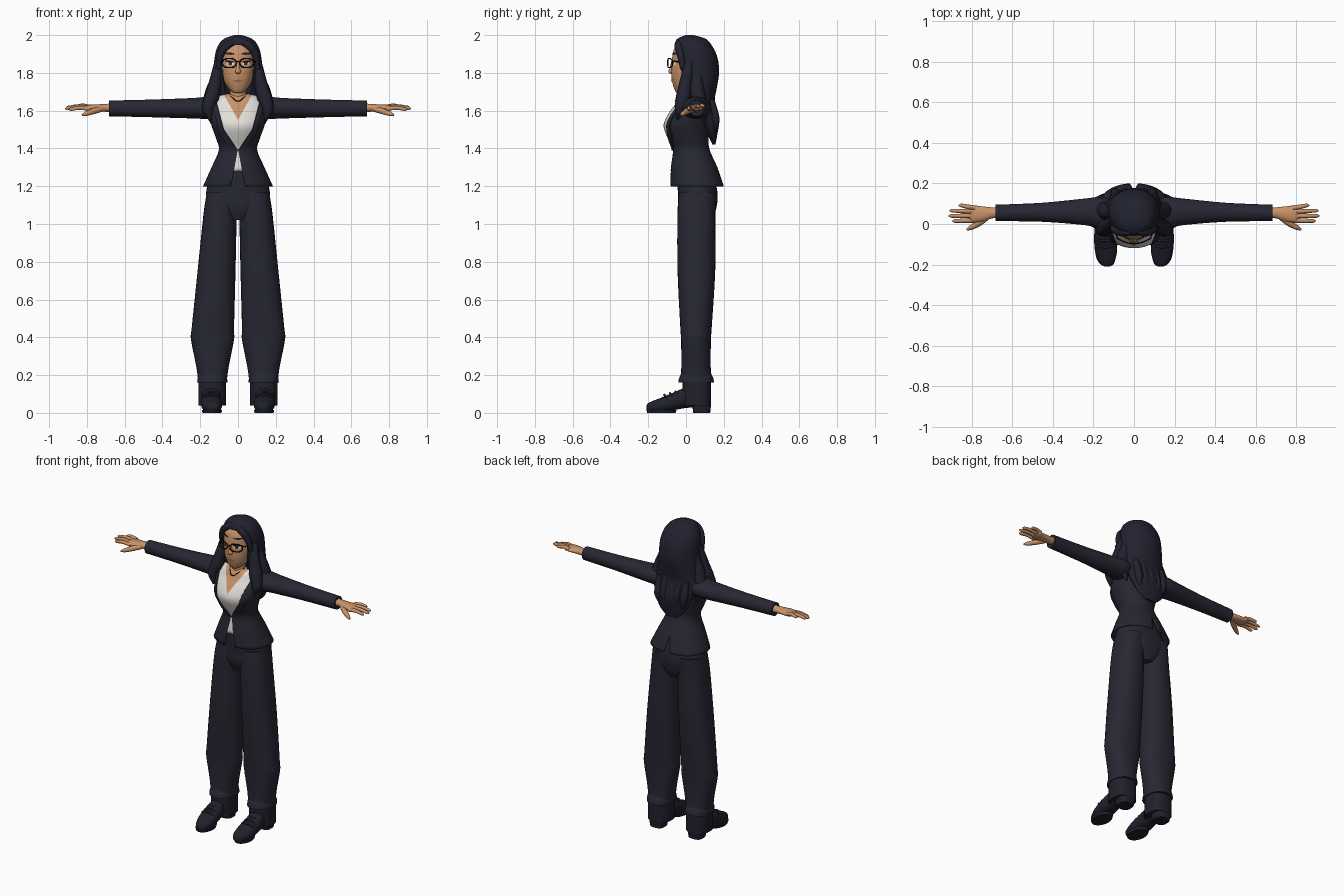
import bpy, bmesh, math
from mathutils import Vector
from mathutils.bvhtree import BVHTree

cube = bpy.data.objects.get("Cube")
if cube:
    bpy.data.objects.remove(cube, do_unlink=True)


def material(name, r, g, b):
    m = bpy.data.materials.new(name)
    m.use_nodes = True
    m.diffuse_color = (r, g, b, 1)
    bsdf = next(n for n in m.node_tree.nodes if n.type == 'BSDF_PRINCIPLED')
    bsdf.inputs["Base Color"].default_value = (r, g, b, 1)
    return m


SUIT = material("navy suit", .02, .02, .033)
HAIR = material("dark hair", .015, .016, .028)
BOOT = material("dark boots", .014, .015, .024)
SKIN = material("tan skin", .58, .29, .14)
SHIRT = material("off white shirt", .76, .74, .70)
BLACK = material("black frames", .006, .006, .008)
LIPS = material("rose lips", .40, .15, .10)
WHITE = material("eye white", .85, .85, .85)
BROWN = material("brown iris", .06, .025, .012)


def activate(ob):
    bpy.ops.object.select_all(action='DESELECT')
    ob.select_set(True)
    bpy.context.view_layer.objects.active = ob


def finish(name, bm, *mats, angle=45):
    mesh = bpy.data.meshes.new(name)
    bmesh.ops.recalc_face_normals(bm, faces=bm.faces[:])
    bm.to_mesh(mesh)
    bm.free()
    ob = bpy.data.objects.new(name, mesh)
    bpy.context.collection.objects.link(ob)
    for m in mats:
        mesh.materials.append(m)
    activate(ob)
    bpy.ops.object.shade_smooth_by_angle(angle=math.radians(angle))
    return ob


def spline(a, b, c, d, t):
    # Catmull-Rom blend of four sections
    return [.5 * (2 * q + (r - p) * t + (2*p - 5*q + 4*r - s) * t*t + (3*q - p - 3*r + s) * t**3)
            for p, q, r, s in zip(a, b, c, d)]


def loft_bm(sections, axis='z', side=1, power=2, n=32, steps=4, bottom=True):
    """Rings (position, centre a, centre b, radius a, radius b) joined along an axis."""
    last = len(sections) - 1
    path = []
    for i in range(last):
        four = [sections[min(max(k, 0), last)] for k in (i - 1, i, i + 1, i + 2)]
        path += [spline(*four, j / steps) for j in range(steps)]
    path.append(sections[-1])
    bm = bmesh.new()
    rings = []
    for t, a, b, ra, rb in path:
        ring = []
        for k in range(n):
            c, s = math.cos(math.tau * k / n), math.sin(math.tau * k / n)
            u = a + ra * math.copysign(abs(c) ** (2 / power), c)
            v = b + rb * math.copysign(abs(s) ** (2 / power), s)
            x, y, z = {'x': (t, u, v), 'y': (u, t, v), 'z': (u, v, t)}[axis]
            ring.append(bm.verts.new((side * x, y, z)))
        rings.append(ring)
    for lo, hi in zip(rings, rings[1:]):
        for k in range(n):
            bm.faces.new((lo[k], lo[(k + 1) % n], hi[(k + 1) % n], hi[k]))
    if bottom:
        bm.faces.new(rings[0])
    bm.faces.new(rings[-1])
    bmesh.ops.recalc_face_normals(bm, faces=bm.faces[:])
    return bm


def loft(name, mat, sections, **kw):
    return finish(name, loft_bm(sections, **kw), mat)


def tube(name, mat, points, radii, side=1, closed=False):
    cu = bpy.data.curves.new(name, 'CURVE')
    cu.dimensions, cu.bevel_depth, cu.bevel_resolution = '3D', 1, 3
    cu.use_fill_caps, cu.resolution_u = True, 5
    sp = cu.splines.new('BEZIER')
    sp.bezier_points.add(len(points) - 1)
    sp.use_cyclic_u = closed
    for i, (bp, p) in enumerate(zip(sp.bezier_points, points)):
        bp.co = (side * p[0], p[1], p[2])
        bp.handle_left_type = bp.handle_right_type = 'AUTO'
        bp.radius = radii[i] if isinstance(radii, (list, tuple)) else radii
    ob = bpy.data.objects.new(name, cu)
    bpy.context.collection.objects.link(ob)
    cu.materials.append(mat)
    activate(ob)
    bpy.ops.object.convert(target='MESH')
    bpy.ops.object.shade_smooth_by_angle(angle=math.radians(60))


# Jacket with shirt and chest shown in the neckline
bm = loft_bm([(1.2, 0, .058, .185, .143), (1.3, 0, .043, .14, .123), (1.39, 0, .028, .102, .098),
              (1.45, 0, .012, .115, .107), (1.52, 0, .003, .14, .122), (1.58, 0, .015, .152, .11),
              (1.63, 0, .03, .15, .09), (1.67, 0, .03, .12, .07), (1.69, 0, .03, .06, .045)],
             power=2.2, n=40, bottom=False)
LOW, HIGH = (0, 1.39, .68), (.075, 1.5, .265)
LAPEL_LOW, LAPEL_HIGH = (.035, 1.39, .68), (.1, 1.5, .265)
CHEST, OPENING, VENT = (0, 1.55, .55), (0, 1.40, -.18), (0, 1.3, -.2)


def inside(p, line):
    return abs(p.x) < line[0] + line[2] * (p.z - line[1])


def cut(co, normal, back=False):
    faces = [f for f in bm.faces if (f.calc_center_median().y > .03) == back]
    geom = set(faces) | {e for f in faces for e in f.edges} | {v for f in faces for v in f.verts}
    bmesh.ops.bisect_plane(bm, geom=list(geom), dist=1e-5, plane_co=co, plane_no=normal)


for line in (LOW, HIGH, LAPEL_LOW, LAPEL_HIGH, CHEST, OPENING, VENT):
    for s in (1, -1):
        cut((s * line[0], 0, line[1]), Vector((s, 0, -line[2])).normalized(), line is VENT)
for z in (1.28, 1.39):
    cut((0, 0, z), (0, 0, 1))
lapels, gaps = [], []
for f in bm.faces:
    p = f.calc_center_median()
    if p.y > .03:
        if inside(p, VENT):
            gaps.append(f)
    elif inside(p, LOW) and inside(p, HIGH):
        f.material_index = 2 if inside(p, CHEST) else 1
    elif p.z > 1.39 and inside(p, LAPEL_LOW) and inside(p, LAPEL_HIGH):
        lapels.append(f)
    elif inside(p, OPENING):
        if p.z > 1.28:
            f.material_index = 1
        else:
            gaps.append(f)
bmesh.ops.inset_region(bm, faces=lapels, thickness=.001, depth=.006, use_even_offset=False)
bmesh.ops.delete(bm, geom=gaps, context='FACES')
jacket = finish("jacket_and_shirt", bm, SUIT, SHIRT, SKIN)
solid = jacket.modifiers.new("cloth", 'SOLIDIFY')
solid.thickness = .006

# Trousers seat
loft("trouser_seat", SUIT, [(1.02, 0, .06, .05, .08), (1.08, 0, .06, .14, .1), (1.15, 0, .063, .168, .105),
                            (1.22, 0, .055, .155, .1), (1.32, 0, .04, .1, .08)], power=2.2)

for s, tag in ((1, "left_"), (-1, "right_")):
    # Trouser leg with turned cuff
    loft(tag + "trouser_leg", SUIT,
         [(.17, .135, .055, .076, .085), (.24, .135, .053, .085, .078), (.39, .135, .053, .114, .079),
          (.45, .133, .053, .112, .083), (.76, .113, .055, .1, .1), (1.05, .095, .055, .088, .1),
          (1.17, .085, .062, .08, .1)], side=s, power=2.3)
    loft(tag + "trouser_cuff", SUIT, [(.16, .136, .054, .08, .095), (.185, .136, .054, .078, .09),
                                      (.21, .136, .054, .07, .078)], side=s, power=2.3)
    # Boot
    loft(tag + "boot_shaft", BOOT, [(.04, .137, .056, .073, .077), (.18, .137, .056, .073, .075)],
         side=s, power=2.6, steps=1)
    loft(tag + "boot_foot", BOOT,
         [(-.21, .132, .028, .012, .01), (-.195, .133, .031, .034, .024), (-.14, .138, .04, .053, .037),
          (-.07, .142, .06, .055, .046), (0, .142, .08, .05, .054), (.06, .14, .08, .05, .05)],
         axis='y', side=s, power=2.5)
    loft(tag + "boot_sole", BOOT, [(0, .138, -.13, .05, .075), (.016, .138, -.13, .054, .08)], side=s, steps=1)
    loft(tag + "boot_heel", BOOT, [(0, .138, .083, .045, .045), (.045, .138, .083, .053, .05)],
         side=s, steps=1, power=3)
    for k in range(3):
        y, z = -.045 - .03 * k, .112 - .008 * k
        tube(tag + "boot_lace", BOOT, [(.10, y, z - .015), (.142, y - .01, z), (.185, y, z - .015)], .006, s)

    # Sleeve
    loft(tag + "sleeve", SUIT,
         [(.09, .05, 1.615, .06, .045), (.16, .055, 1.615, .078, .058), (.24, .06, 1.613, .066, .054),
          (.45, .058, 1.612, .047, .047), (.66, .055, 1.612, .041, .042), (.68, .055, 1.612, .041, .042)],
         axis='x', side=s)
    # Hand
    loft(tag + "hand", SKIN,
         [(.66, .055, 1.615, .026, .023), (.70, .055, 1.615, .027, .021), (.75, .05, 1.615, .037, .018),
          (.79, .05, 1.615, .042, .016), (.81, .052, 1.615, .037, .011)], axis='x', side=s, n=20)
    for finger, y0, y1, tip in (("index", .018, .015, .895), ("middle", .04, .04, .915),
                                ("ring", .062, .066, .91), ("little", .08, .092, .865)):
        tube(tag + finger + "_finger", SKIN,
             [(.785, y0, 1.605 + y0 * .2), ((.785 + tip) / 2, (y0 + y1) / 2, 1.611 + y0 * .2),
              (tip - .01, y1, 1.604 + y1 * .2), (tip, y1, 1.603 + y1 * .2)], [.012, .011, .009, .004], s)
    tube(tag + "thumb", SKIN, [(.72, .04, 1.61), (.765, .005, 1.597), (.805, -.018, 1.583), (.825, -.028, 1.576)],
         [.016, .016, .012, .005], s)

# Neck and head
loft("neck", SKIN, [(1.6, 0, .02, .055, .06), (1.66, 0, .012, .045, .047), (1.76, 0, .01, .04, .045)])
head = loft("head", SKIN,
            [(1.693, 0, -.035, .012, .012), (1.703, 0, -.025, .035, .032), (1.74, 0, 0, .066, .07),
             (1.79, 0, .015, .083, .093), (1.86, 0, .025, .09, .1), (1.92, 0, .03, .088, .095),
             (1.965, 0, .035, .06, .07)], power=2.2, n=40)
loft("nose", SKIN, [(1.795, 0, -.075, .006, .006), (1.805, 0, -.08, .015, .013),
                    (1.83, 0, -.077, .009, .009), (1.865, 0, -.072, .006, .005)], n=16)

# Face details laid onto the head
skin_tree = BVHTree.FromPolygons([v.co for v in head.data.vertices], [p.vertices for p in head.data.polygons])


def face_plate(name, mat, x, z, rx, rz, tilt=0, lift=.003):
    fb = bmesh.new()
    rim, rows = 20, []
    for k in range(1, 4):
        row = []
        for i in range(rim):
            u, v = rx * k / 3 * math.cos(math.tau * i / rim), rz * k / 3 * math.sin(math.tau * i / rim)
            px, pz = x + u, z + v + tilt * u
            hit = skin_tree.ray_cast(Vector((px, -1, pz)), Vector((0, 1, 0)))[0]
            row.append(fb.verts.new((px, (hit.y if hit else 0) - lift, pz)))
        rows.append(row)
    fb.faces.new(rows[0])
    for a, b in zip(rows, rows[1:]):
        for i in range(rim):
            fb.faces.new((a[i], a[(i + 1) % rim], b[(i + 1) % rim], b[i]))
    bmesh.ops.recalc_face_normals(fb, faces=fb.faces[:])
    finish(name, fb, mat)


face_plate("lips", LIPS, 0, 1.758, .026, .006)
for s, tag in ((1, "left_"), (-1, "right_")):
    face_plate(tag + "eye_white", WHITE, s * .042, 1.848, .02, .011)
    face_plate(tag + "iris", BROWN, s * .041, 1.848, .01, .010, lift=.005)
    face_plate(tag + "eyelashes", BLACK, s * .045, 1.860, .025, .005, s * .1, .006)
    face_plate(tag + "eyebrow", HAIR, s * .045, 1.902, .028, .006, s * .05)
    # Glasses
    rim = [(.046 + .036 * math.copysign(abs(math.cos(a)) ** .7, math.cos(a)), math.sin(a))
           for a in (math.tau * i / 16 for i in range(16))]
    tube(tag + "glasses_rim", BLACK, [(x, -.097 + 4 * x * x, 1.852 + .024 * v) for x, v in rim], .0035, s, True)
    tube(tag + "glasses_arm", BLACK, [(.081, -.071, 1.86), (.094, -.03, 1.858), (.098, .04, 1.85)], .003, s)
    # Hair falling over the shoulder, and fringe swept from the parting
    tube(tag + "front_lock", HAIR, [(.1, .02, 1.86), (.118, .0, 1.76), (.14, -.015, 1.67), (.158, -.03, 1.61),
                                    (.145, -.045, 1.55)], [.025, .033, .04, .032, .004], s)
    tube(tag + "side_lock", HAIR, [(.1, .06, 1.8), (.135, .06, 1.7), (.155, .08, 1.62), (.14, .1, 1.53)],
         [.03, .04, .035, .004], s)
    tube(tag + "fringe", HAIR, [(.01, -.035, 1.968), (.055, -.04, 1.945), (.09, -.03, 1.9), (.105, -.015, 1.82)],
         [.018, .022, .02, .014], s)
tube("glasses_bridge", BLACK, [(-.012, -.096, 1.858), (0, -.098, 1.861), (.012, -.096, 1.858)], .003)
tube("necklace", BLACK, [(-.05, .0, 1.69), (-.028, -.042, 1.668), (0, -.058, 1.65), (.028, -.042, 1.668),
                         (.05, .0, 1.69)], .0025)

# Long hair, hollowed out around the face
hair = loft("long_hair", HAIR,
            [(1.42, 0, .148, .04, .008), (1.47, 0, .14, .095, .025), (1.55, 0, .122, .125, .053),
             (1.65, 0, .085, .145, .068), (1.72, 0, .07, .14, .093), (1.8, 0, .063, .13, .112),
             (1.88, 0, .055, .124, .112), (1.94, 0, .04, .108, .1), (1.98, 0, .03, .075, .075),
             (2.0, 0, .02, .02, .02)], n=40)
cutter = loft("face_cutter", HAIR,
              [(1.35, 0, -.14, .08, .16), (1.68, 0, -.14, .083, .16), (1.79, 0, -.14, .088, .16),
               (1.87, 0, -.14, .087, .16), (1.92, 0, -.14, .068, .16), (1.947, 0, -.14, .025, .16)], power=4)
cutter.hide_render = True
carve = hair.modifiers.new("face opening", 'BOOLEAN')
carve.operation, carve.object = 'DIFFERENCE', cutter
activate(hair)
bpy.ops.object.modifier_apply(modifier=carve.name)
bpy.ops.object.shade_smooth_by_angle(angle=math.radians(45))
bpy.data.objects.remove(cutter, do_unlink=True)
for i in range(5):
    x = -.08 + .04 * i
    tube("back_lock", HAIR, [(x * 1.2, .13, 1.66), (x * 1.15, .155, 1.55), (x, .148, 1.43 + abs(x) * .5)],
         [.02, .024, .003])
